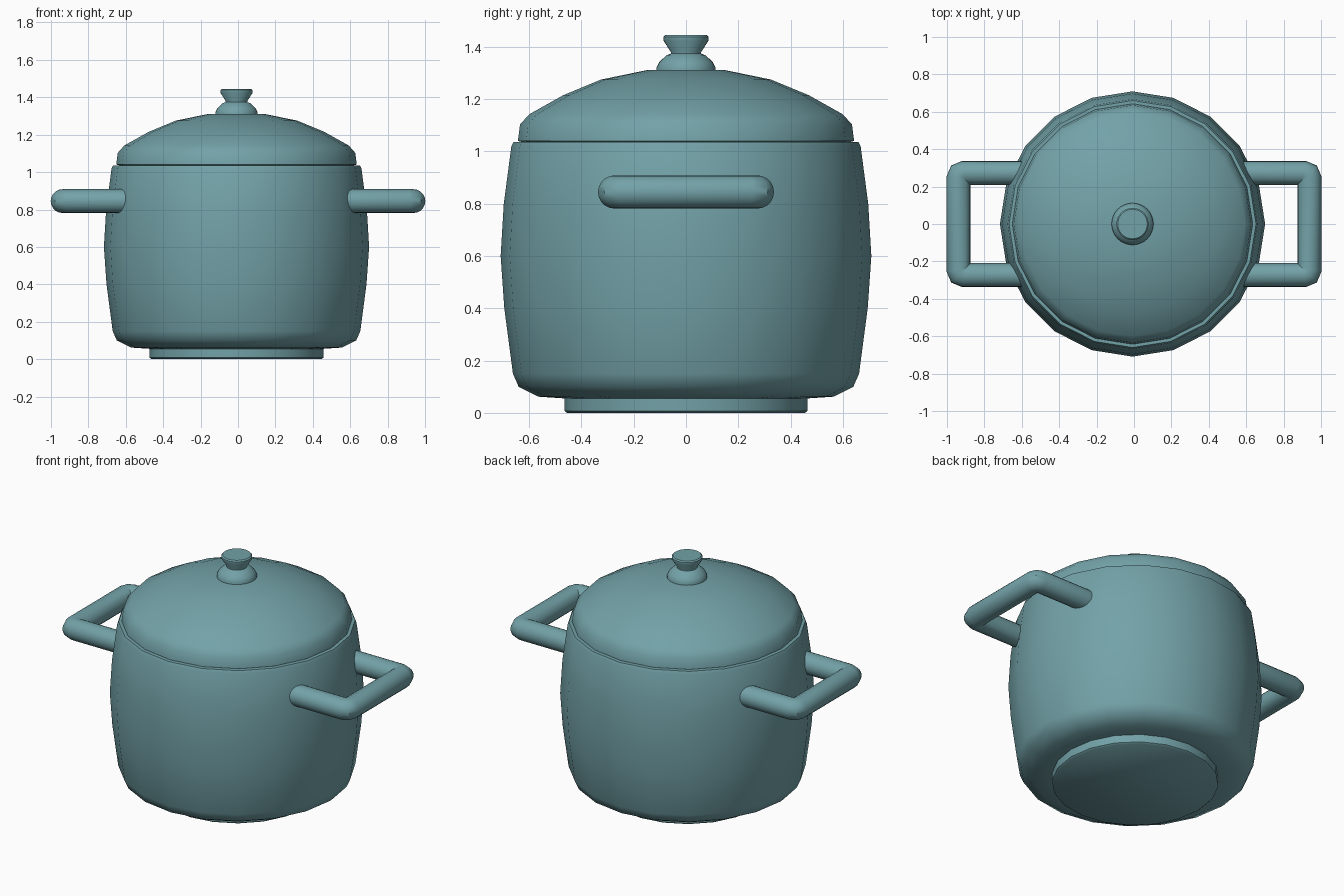
import bpy, bmesh
from math import sin, cos, pi, radians, sqrt
from mathutils import Vector

if "Cube" in bpy.data.objects:
    bpy.data.objects.remove(bpy.data.objects["Cube"])

CX = -0.008  # pot axis


def finish(name, bm, angle=40):
    bmesh.ops.recalc_face_normals(bm, faces=bm.faces)
    me = bpy.data.meshes.new(name)
    bm.to_mesh(me)
    bm.free()
    ob = bpy.data.objects.new(name, me)
    bpy.context.collection.objects.link(ob)
    bpy.ops.object.select_all(action='DESELECT')
    ob.select_set(True)
    bpy.context.view_layer.objects.active = ob
    bpy.ops.object.shade_smooth_by_angle(angle=radians(angle))
    mat = bpy.data.materials.get("teal") or bpy.data.materials.new("teal")
    mat.diffuse_color = (0.17, 0.36, 0.39, 1)
    mat.use_nodes = True
    mat.node_tree.nodes["Principled BSDF"].inputs["Base Color"].default_value = mat.diffuse_color
    me.materials.append(mat)
    return ob


def skin(bm, rings):
    n = len(rings[0])
    for a, b in zip(rings, rings[1:]):
        for i in range(n):
            j = (i + 1) % n
            bm.faces.new((a[i], a[j], b[j], b[i]))
    bm.faces.new(rings[0])
    bm.faces.new(rings[-1])


def lathe(name, profile, sides):
    bm = bmesh.new()
    rings = [[bm.verts.new((CX + r * cos(2 * pi * i / sides), r * sin(2 * pi * i / sides), z))
              for i in range(sides)] for r, z in profile]
    skin(bm, rings)
    return finish(name, bm)


# Tube swept along a flat path, with mitred corners
def tube(name, path, z, radius, sides=20):
    bm = bmesh.new()
    pts = [Vector(p) for p in path]
    rings = []
    for k, p in enumerate(pts):
        d1 = (pts[k] - pts[k - 1]).normalized() if k else (pts[1] - pts[0]).normalized()
        d2 = (pts[k + 1] - pts[k]).normalized() if k < len(pts) - 1 else d1
        t = (d1 + d2).normalized()
        s = radius / t.dot(d1)
        nrm = Vector((-t.y, t.x))
        ring = []
        for i in range(sides):
            a = 2 * pi * i / sides
            q = p + nrm * s * cos(a)
            ring.append(bm.verts.new((q.x, q.y, z + radius * sin(a))))
        rings.append(ring)
    skin(bm, rings)
    return finish(name, bm)


# Foot, body, lid
lathe("foot", [(0.455, 0), (0.465, 0.008), (0.465, 0.07)], 20)
lathe("pot_body", [(0.46, 0.055), (0.565, 0.062), (0.64, 0.10), (0.662, 0.15), (0.695, 0.40),
                   (0.709, 0.60), (0.697, 0.80), (0.668, 1.02), (0.66, 1.036), (0.60, 1.036)], 20)
lathe("lid", [(0.60, 1.03), (0.643, 1.04), (0.635, 1.103), (0.60, 1.142), (0.47, 1.215),
              (0.325, 1.275), (0.15, 1.311)], 20)

# Knob
lathe("lid_knob", [(0.112, 1.305), (0.112, 1.322), (0.102, 1.342), (0.075, 1.368), (0.058, 1.374),
                   (0.058, 1.380), (0.086, 1.424), (0.086, 1.438), (0.079, 1.445)], 32)

# Side handles: square loops with slightly eased corners
for side, label in ((-1, "left"), (1, "right")):
    xo, yo, c = 0.938, 0.273, 0.03
    k = c * (1 - sqrt(0.5))
    half = [(0.55, -yo), (xo - c, -yo), (xo - k, -yo + k), (xo, -yo + c)]
    full = half + [(x, -y) for x, y in reversed(half)]
    tube(label + "_handle", [(side * x, y) for x, y in full], 0.845, 0.0635)
